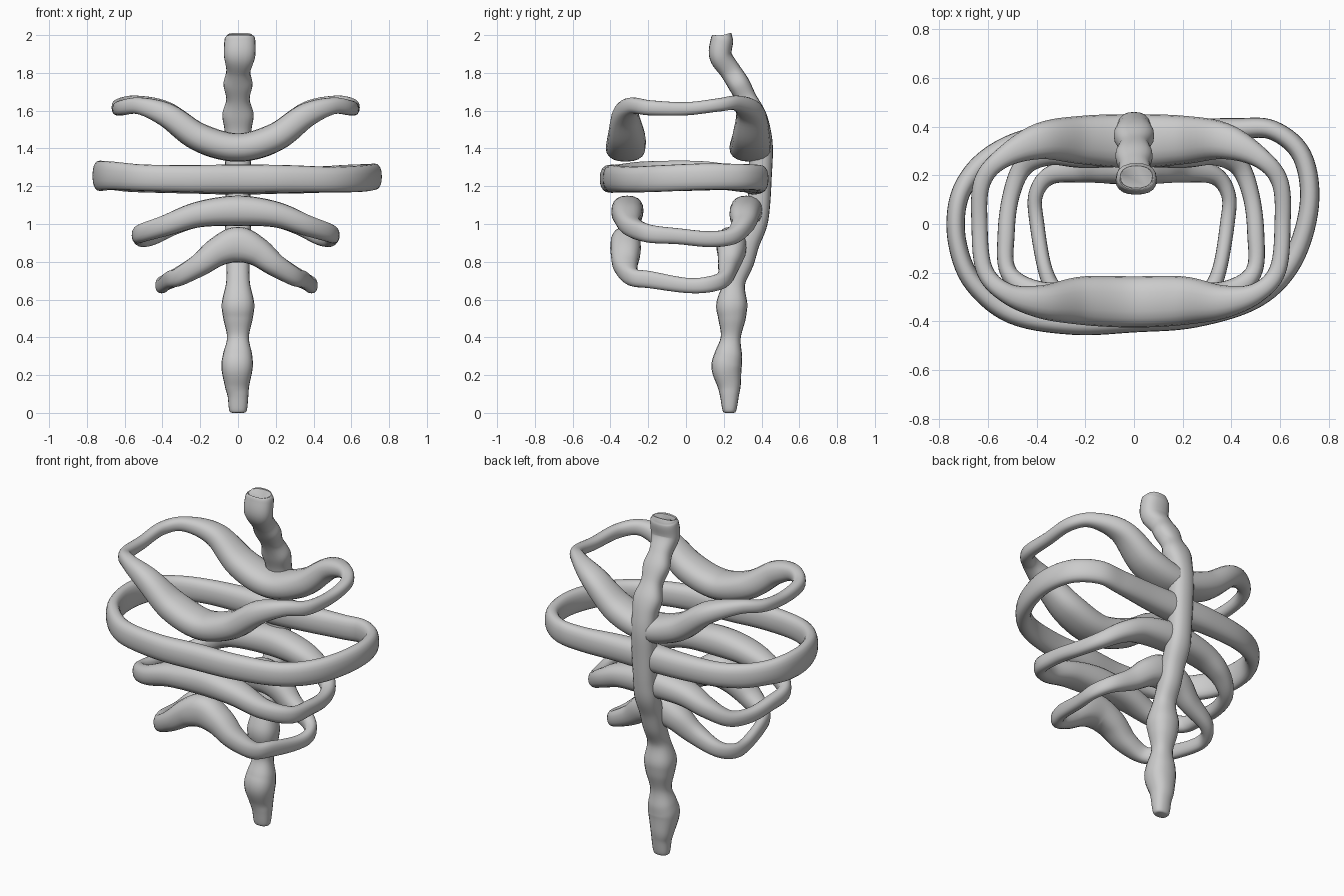
import bpy, bmesh, math
from mathutils import Vector

SEGS, STEPS = 20, 7


def catmull(a, b, c, d, t):
    return [0.5 * (2 * q + (r - p) * t + (2 * p - 5 * q + 4 * r - s) * t * t
                   + (3 * q - p - 3 * r + s) * t ** 3) for p, q, r, s in zip(a, b, c, d)]


def sweep(name, pts, ref, closed):
    """Sweep a rounded section along points (x, y, z, half width, half height)."""
    n = len(pts)
    get = (lambda i: pts[i % n]) if closed else (lambda i: pts[max(0, min(n - 1, i))])
    path = [catmull(get(i - 1), get(i), get(i + 1), get(i + 2), k / STEPS)
            for i in range(n if closed else n - 1) for k in range(STEPS)]
    if not closed:
        path.append(list(pts[-1]))
    m = len(path)
    bm = bmesh.new()
    loops = []
    for i, p in enumerate(path):
        a, b = (path[i - 1], path[(i + 1) % m]) if closed else (path[max(i - 1, 0)], path[min(i + 1, m - 1)])
        tan = (Vector(b[:3]) - Vector(a[:3])).normalized()
        side = tan.cross(ref).normalized()
        up = side.cross(tan)
        loop = []
        for j in range(SEGS):
            ang = 2 * math.pi * j / SEGS
            u, v = [math.copysign(abs(q) ** 0.85, q) for q in (math.cos(ang), math.sin(ang))]
            loop.append(bm.verts.new(Vector(p[:3]) + side * u * p[3] + up * v * p[4]))
        loops.append(loop)
    for i in range(m if closed else m - 1):
        l0, l1 = loops[i], loops[(i + 1) % m]
        for j in range(SEGS):
            k = (j + 1) % SEGS
            bm.faces.new((l0[j], l0[k], l1[k], l1[j]))
    if not closed:
        bm.faces.new(loops[0])
        bm.faces.new(loops[-1])
    bmesh.ops.recalc_face_normals(bm, faces=bm.faces)
    mesh = bpy.data.meshes.new(name)
    bm.to_mesh(mesh)
    bm.free()
    ob = bpy.data.objects.new(name, mesh)
    bpy.context.collection.objects.link(ob)
    bpy.ops.object.select_all(action='DESELECT')
    ob.select_set(True)
    bpy.context.view_layer.objects.active = ob
    bpy.ops.object.shade_smooth_by_angle(angle=math.radians(50))


def rib(name, right, left_scale=1.0, left=None):
    """Closed rib: right half runs front to back, left half mirrors it."""
    half = left or [(p[0] * left_scale,) + p[1:] for p in right[1:-1]]
    sweep(name, right + [(-p[0],) + p[1:] for p in reversed(half)], Vector((0, 0, 1)), True)


# Top rib, ends swept up
rib("top_rib", [
    (0, -.32, 1.405, .105, .075), (.2, -.315, 1.46, .10, .075), (.36, -.32, 1.575, .07, .065),
    (.5, -.285, 1.625, .042, .045), (.59, -.19, 1.615, .035, .04), (.61, 0, 1.61, .033, .035),
    (.6, .17, 1.63, .035, .035), (.52, .27, 1.64, .042, .04), (.37, .34, 1.59, .075, .06),
    (.2, .345, 1.46, .10, .075), (0, .34, 1.405, .11, .075)], 1.04)

# Widest rib, flat and slightly twisted
rib("wide_rib", [
    (0, -.39, 1.24, .055, .075), (.25, -.375, 1.24, .05, .072), (.5, -.30, 1.235, .045, .068),
    (.65, -.15, 1.24, .042, .07), (.72, .08, 1.25, .04, .07), (.69, .28, 1.25, .04, .068),
    (.57, .385, 1.245, .04, .068), (.42, .39, 1.235, .045, .07), (.2, .37, 1.235, .06, .075),
    (0, .36, 1.235, .07, .08)],
    left=[(.25, -.405, 1.24, .05, .072), (.5, -.365, 1.245, .045, .07), (.66, -.24, 1.255, .04, .075),
          (.725, -.08, 1.255, .038, .08), (.725, .08, 1.255, .038, .078), (.67, .2, 1.25, .04, .07),
          (.57, .29, 1.24, .042, .07), (.42, .345, 1.235, .05, .07), (.2, .365, 1.235, .06, .075)])

# Lower rib, ends drooping
rib("lower_rib", [
    (0, -.31, 1.07, .085, .08), (.2, -.31, 1.05, .08, .068), (.37, -.29, .99, .055, .055),
    (.49, -.2, .95, .035, .048), (.5, -.04, .935, .035, .042), (.48, .12, .92, .035, .042),
    (.43, .24, .935, .042, .045), (.33, .3, .995, .06, .055), (.2, .31, 1.05, .08, .068),
    (0, .32, 1.07, .085, .08)], 1.05)

# Bottom rib, strongly peaked
rib("bottom_rib", [
    (0, -.32, .89, .08, .095), (.1, -.32, .855, .08, .078), (.2, -.32, .78, .065, .06),
    (.3, -.285, .72, .04, .048), (.35, -.19, .705, .03, .045), (.383, 0, .675, .03, .04),
    (.388, .12, .68, .03, .042), (.33, .2, .71, .038, .045), (.2, .225, .78, .055, .06),
    (.1, .24, .855, .075, .078), (0, .24, .89, .08, .095)], 1.04)

# Spine: (x, y, z, half width in x, half depth in y)
spine = [
    (0, .23, 0, .025, .02), (0, .23, .012, .046, .036), (0, .23, .09, .055, .05),
    (-.005, .228, .15, .066, .063), (-.005, .215, .24, .083, .08), (-.002, .225, .31, .077, .073),
    (0, .237, .4, .058, .053), (0, .243, .5, .078, .073), (0, .243, .58, .086, .082),
    (0, .258, .69, .063, .056), (0, .3, .8, .062, .06), (0, .33, .9, .065, .06),
    (0, .37, 1.0, .068, .06), (0, .385, 1.1, .065, .06), (0, .392, 1.25, .068, .062),
    (0, .397, 1.4, .07, .063), (0, .385, 1.5, .072, .062), (0, .36, 1.58, .083, .062),
    (0, .322, 1.66, .062, .054), (0, .28, 1.74, .077, .058), (.002, .235, 1.81, .064, .056),
    (.008, .183, 1.89, .083, .06), (.01, .19, 1.97, .082, .06), (.01, .193, 1.995, .073, .053),
    (.01, .193, 2.0, .065, .046)]
sweep("spine", spine, Vector((0, 1, 0)), False)
